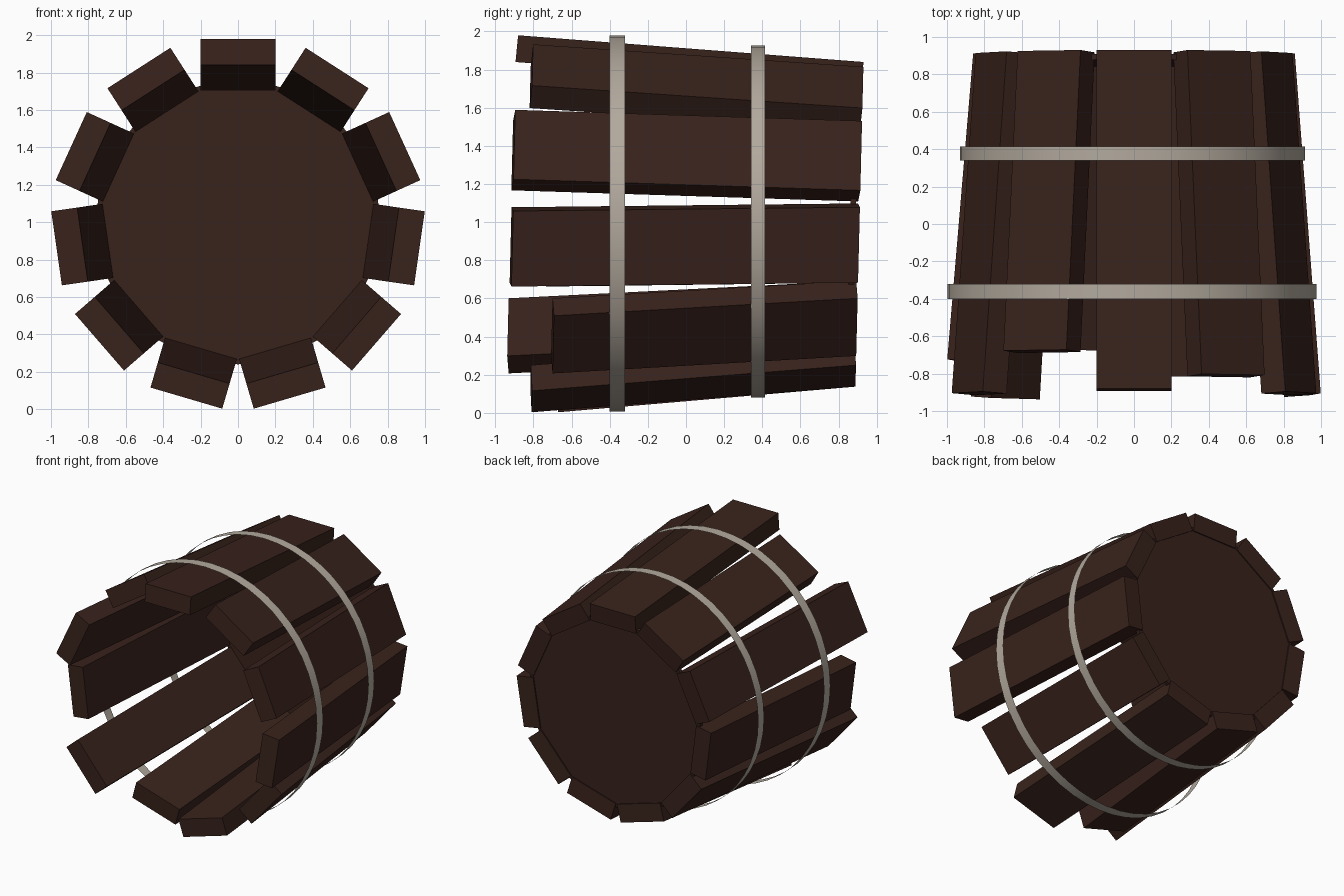
import bpy, bmesh
from math import sin, cos, tau
from mathutils import Vector

if "Cube" in bpy.data.objects:
    bpy.data.objects.remove(bpy.data.objects["Cube"])

CZ = 1.0      # height of the bucket axis
SHEAR = 0.025  # the ends lean slightly


def material(name, rgb):
    m = bpy.data.materials.new(name)
    m.diffuse_color = (*rgb, 1)
    m.use_nodes = True
    m.node_tree.nodes["Principled BSDF"].inputs["Base Color"].default_value = m.diffuse_color
    return m


wood = material("dark_wood", (0.04, 0.016, 0.011))
metal = material("worn_metal", (0.45, 0.4, 0.34))


def make(name, bm, mat):
    bmesh.ops.recalc_face_normals(bm, faces=bm.faces[:])
    me = bpy.data.meshes.new(name)
    bm.to_mesh(me)
    bm.free()
    me.materials.append(mat)
    ob = bpy.data.objects.new(name, me)
    bpy.context.collection.objects.link(ob)
    return ob


def ring(bm, n, r, y, cx=0.0, cz=CZ, lean=0.0):
    return [bm.verts.new((cx + r * sin(tau * i / n), y + lean * r * cos(tau * i / n),
                          cz + r * cos(tau * i / n))) for i in range(n)]


def bridge(bm, a, b):
    n = len(a)
    for i in range(n):
        bm.faces.new((a[i], a[(i + 1) % n], b[(i + 1) % n], b[i]))


# Staves: tapered planks around the axis, broken to different lengths at the mouth
fronts = [-0.91, -0.83, -0.915, -0.912, -0.685, -0.79,
          -0.65, -0.915, -0.73, -0.915, -0.70]
for k, yf in enumerate(fronts):
    a = tau * k / len(fronts)
    out, side = Vector((sin(a), 0, cos(a))), Vector((cos(a), 0, -sin(a)))
    bm = bmesh.new()
    bmesh.ops.create_cube(bm, size=1)
    for v in bm.verts:
        back, outer = v.co.y > 0, v.co.z > 0
        r = (0.84 if back else 0.98) - (0 if outer else 0.14)
        p = out * r + side * (0.4 * v.co.x)
        p.y = (0.905 if back else yf) + (0.005 if outer else -0.005) + SHEAR * p.z
        p.z += CZ
        v.co = p
    make(f"stave_{k + 1}", bm, wood)

# Bottom board closing the narrow end
bm = bmesh.new()
inner = ring(bm, 32, 0.76, 0.86, lean=SHEAR)
outer = ring(bm, 32, 0.76, 0.89, lean=SHEAR)
bridge(bm, inner, outer)
bm.faces.new(inner)
bm.faces.new(outer)
make("bottom_board", bm, wood)

# Thin metal hoops
for name, r, y0, y1, cx, cz in (("front_hoop", 0.987, -0.40, -0.32, -0.01, 0.993),
                                ("back_hoop", 0.922, 0.34, 0.415, -0.007, 1.004)):
    bm = bmesh.new()
    bridge(bm, ring(bm, 48, r, y0, cx, cz), ring(bm, 48, r, y1, cx, cz))
    ob = make(name, bm, metal)
    for f in ob.data.polygons:
        f.use_smooth = True
